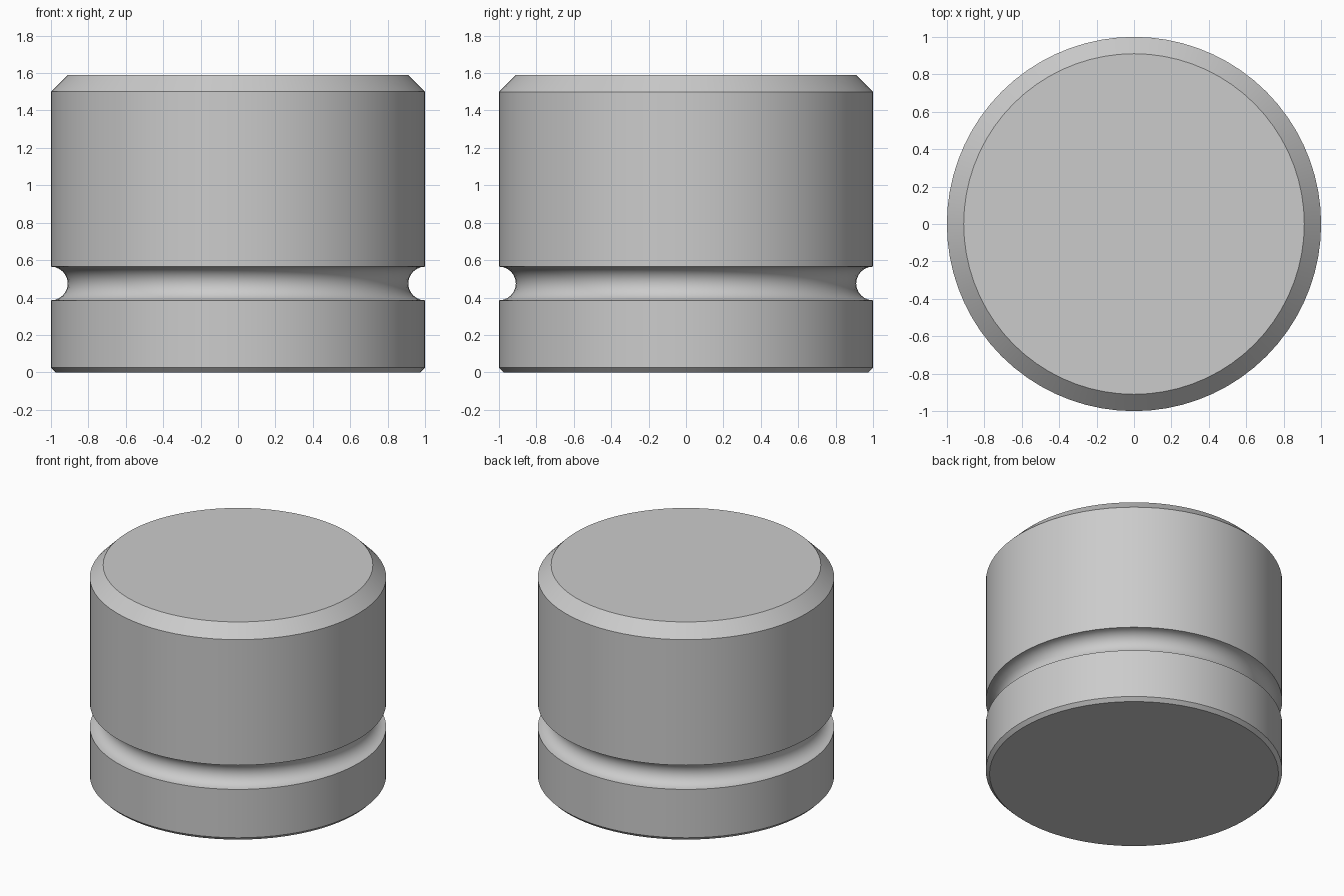
import bpy
import bmesh
from math import sin, cos, pi, radians

default = bpy.data.objects.get("Cube")
if default:
    bpy.data.objects.remove(default, do_unlink=True)

RADIUS, HEIGHT = 1.0, 1.59
TOP_CHAMFER, BOTTOM_CHAMFER = 0.09, 0.025
GROOVE_Z, GROOVE_R = 0.475, 0.09
SEGMENTS, GROOVE_STEPS = 72, 12

# Plain grey material
grey = bpy.data.materials.new("plain grey")
grey.use_nodes = True
colour = (0.6, 0.6, 0.6, 1.0)
grey.diffuse_color = colour
grey.node_tree.nodes["Principled BSDF"].inputs["Base Color"].default_value = colour

# Side profile: bottom chamfer, half-round groove, top chamfer
profile = [(RADIUS - BOTTOM_CHAMFER, 0), (RADIUS, BOTTOM_CHAMFER)]
for i in range(GROOVE_STEPS + 1):
    a = pi * i / GROOVE_STEPS
    profile.append((RADIUS - GROOVE_R * sin(a), GROOVE_Z - GROOVE_R * cos(a)))
profile += [(RADIUS, HEIGHT - TOP_CHAMFER), (RADIUS - TOP_CHAMFER, HEIGHT)]

# Turn the profile around the vertical axis and cap both ends
bm = bmesh.new()
verts = [bm.verts.new((r, 0, z)) for r, z in profile]
edges = [bm.edges.new(pair) for pair in zip(verts, verts[1:])]
bmesh.ops.spin(bm, geom=verts + edges, cent=(0, 0, 0), axis=(0, 0, 1),
               angle=2 * pi, steps=SEGMENTS, use_merge=False)
bmesh.ops.remove_doubles(bm, verts=bm.verts[:], dist=0.0001)
bmesh.ops.holes_fill(bm, edges=[e for e in bm.edges if e.is_boundary], sides=0)
bmesh.ops.recalc_face_normals(bm, faces=bm.faces[:])

mesh = bpy.data.meshes.new("grooved_cylinder")
bm.to_mesh(mesh)
bm.free()
mesh.materials.append(grey)
body = bpy.data.objects.new("grooved_cylinder", mesh)
bpy.context.collection.objects.link(body)

# Smooth walls with crisp chamfer and groove edges
bpy.ops.object.select_all(action="DESELECT")
body.select_set(True)
bpy.context.view_layer.objects.active = body
bpy.ops.object.shade_smooth_by_angle(angle=radians(30))
